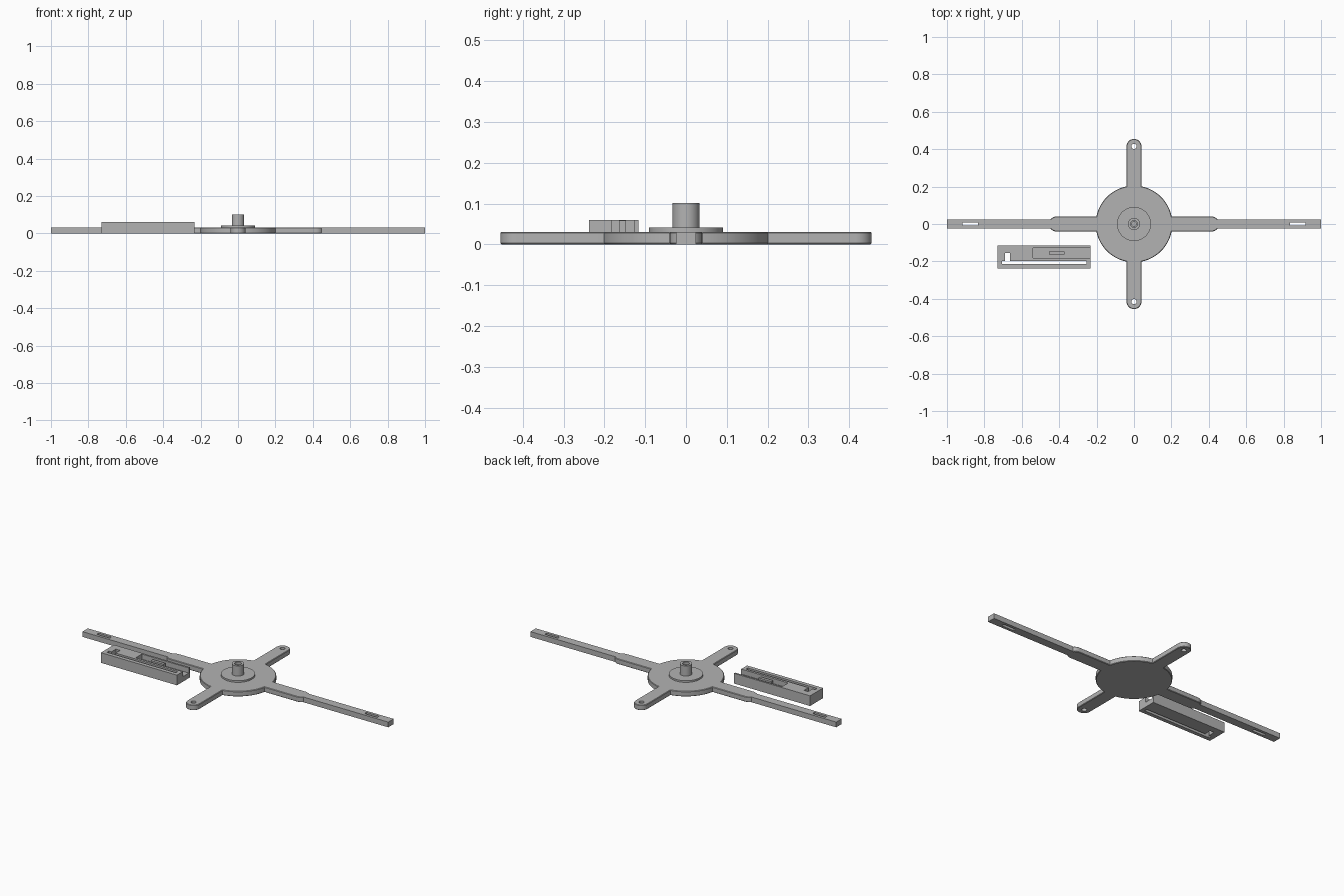
import bpy, bmesh, math

if "Cube" in bpy.data.objects:
    bpy.data.objects.remove(bpy.data.objects["Cube"])

grey = bpy.data.materials.new("mid_grey")
grey.diffuse_color = (0.45, 0.45, 0.45, 1)
grey.use_nodes = True
grey.node_tree.nodes["Principled BSDF"].inputs["Base Color"].default_value = grey.diffuse_color
T = 0.031          # plate thickness


def finish(name, bm, smooth=True):
    bmesh.ops.recalc_face_normals(bm, faces=bm.faces)
    me = bpy.data.meshes.new(name)
    bm.to_mesh(me)
    bm.free()
    me.materials.append(grey)
    ob = bpy.data.objects.new(name, me)
    bpy.context.collection.objects.link(ob)
    if smooth:
        bpy.context.view_layer.objects.active = ob
        ob.select_set(True)
        bpy.ops.object.shade_smooth_by_angle(angle=math.radians(30))
        ob.select_set(False)
    return ob


def stack(name, levels, holes=(), smooth=True):
    """Join matching outlines at rising heights; holes run straight through."""
    bm = bmesh.new()
    caps = ([], [])

    def tube(rows):
        rings = [[bm.verts.new((x, y, z)) for x, y in pts] for pts, z in rows]
        n = len(rings[0])
        for a, b in zip(rings, rings[1:]):
            for i in range(n):
                j = (i + 1) % n
                bm.faces.new((a[i], a[j], b[j], b[i]))
        for ring, cap in ((rings[0], caps[0]), (rings[-1], caps[1])):
            cap.extend(bm.edges.get((ring[i], ring[(i + 1) % n])) for i in range(n))

    tube(levels)
    for h in holes:
        tube([(h, levels[0][1]), (h, levels[-1][1])])
    for cap in caps:
        bmesh.ops.triangle_fill(bm, edges=cap, use_beauty=True, use_dissolve=False)
    return finish(name, bm, smooth)


def circle(r, n=48, cx=0, cy=0):
    return [(cx + r * math.cos(math.tau * i / n), cy + r * math.sin(math.tau * i / n))
            for i in range(n)]


def rect(x0, x1, y0, y1):
    return [(x0, y0), (x1, y0), (x1, y1), (x0, y1)]


def hub_outline(inset=0.0):
    """Disc with four round-ended arms."""
    R, w, reach = 0.205 - inset, 0.04 - inset, 0.415
    root = math.asin(w / R)
    pts = []
    for k in range(4):
        a = k * math.pi / 2
        arm = [(R * math.cos(root), -w)]
        arm += [(reach + w * math.cos(t), w * math.sin(t))
                for t in (math.pi * (i / 16 - 0.5) for i in range(17))]
        arm += [(R * math.cos(t), R * math.sin(t))
                for t in (root + (math.pi / 2 - 2 * root) * i / 20 for i in range(20))]
        pts += [(x * math.cos(a) - y * math.sin(a), x * math.sin(a) + y * math.cos(a))
                for x, y in arm]
    return pts


# Hub plate with softened rims and a screw hole in the front and back arms
e = 0.003
stack("hub_plate", [(hub_outline(e), 0), (hub_outline(), e),
                    (hub_outline(), T - e), (hub_outline(e), T)],
      [circle(0.014, 24, 0, s * 0.415) for s in (-1, 1)])

# Long slotted bars continuing the side arms
for side, s in (("left", -1), ("right", 1)):
    xs = sorted((s * 0.445, s))
    slot = sorted((s * 0.833, s * 0.917))
    stack(side + "_bar", [(rect(*xs, -0.025, 0.025), 0), (rect(*xs, -0.025, 0.025), T)],
          [rect(*slot, -0.009, 0.009)], False)

# Raised flange and hollow spindle
stack("flange", [(circle(0.091), T), (circle(0.091), 0.041)], [circle(0.033)])
stack("spindle", [(circle(0.033), T), (circle(0.033), 0.101)], [circle(0.019)])
stack("spindle_core", [(circle(0.019), T), (circle(0.019), 0.085)], [circle(0.012)])


def cuboid(name, x0, x1, y0, y1, z0, z1):
    return stack(name, [(rect(x0, x1, y0, y1), z0), (rect(x0, x1, y0, y1), z1)], (), False)


# Loose clamp block: through slot with a side notch, and an open-ended channel
slot = [(-0.706, -0.215), (-0.255, -0.215), (-0.255, -0.197), (-0.663, -0.197),
        (-0.663, -0.155), (-0.69, -0.155), (-0.69, -0.197), (-0.706, -0.197)]
box = rect(-0.73, -0.233, -0.238, -0.116)
block = stack("clamp_block", [(box, 0), (box, 0.06)], [slot], False)
cutter = cuboid("channel_cutter", -0.54, -0.2, -0.183, -0.127, 0.03, 0.09)
mod = block.modifiers.new("channel", "BOOLEAN")
mod.object, mod.operation, mod.solver = cutter, "DIFFERENCE", "EXACT"
bpy.context.view_layer.objects.active = block
bpy.ops.object.modifier_apply(modifier=mod.name)
bpy.data.objects.remove(cutter)

# Locating peg inside the channel
cuboid("clamp_peg", -0.455, -0.372, -0.164, -0.147, 0.03, 0.059)
